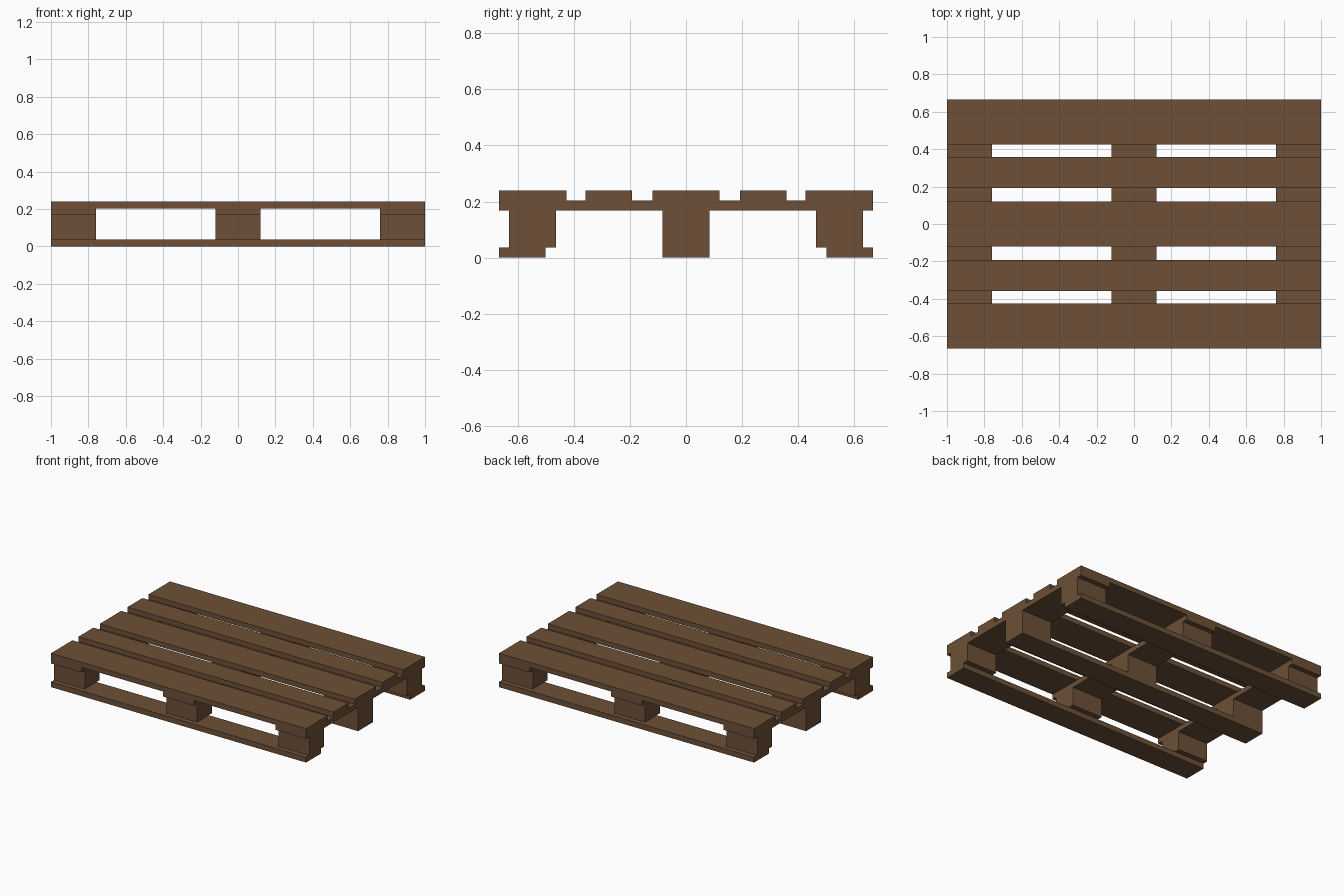
import bpy
import bmesh
from mathutils import Matrix, Vector

cube = bpy.data.objects.get("Cube")
if cube:
    bpy.data.objects.remove(cube, do_unlink=True)

# Single wood colour
COLOUR = (0.155, 0.081, 0.038, 1.0)
wood = bpy.data.materials.new("brown wood")
wood.use_nodes = True
wood.diffuse_color = COLOUR
bsdf = wood.node_tree.nodes["Principled BSDF"]
bsdf.inputs["Base Color"].default_value = COLOUR
bsdf.inputs["Roughness"].default_value = 0.8


def box(name, x, y, z):
    """Add a box spanning the (low, high) range on each axis."""
    ranges = (x, y, z)
    size = Vector([high - low for low, high in ranges])
    centre = Vector([(high + low) / 2 for low, high in ranges])
    bm = bmesh.new()
    bmesh.ops.create_cube(bm, size=1, matrix=Matrix.Diagonal(size).to_4x4())
    mesh = bpy.data.meshes.new(name)
    bm.to_mesh(mesh)
    bm.free()
    mesh.materials.append(wood)
    obj = bpy.data.objects.new(name, mesh)
    obj.location = centre
    bpy.context.collection.objects.link(obj)


def span(centre, width):
    return (centre - width / 2, centre + width / 2)


# Layer heights
BOTTOM, BLOCK, CROSS, TOP = (0, 0.037), (0.037, 0.168), (0.168, 0.204), (0.204, 0.24)
LENGTH, DEPTH = (-1, 1), (-0.666, 0.666)
WIDE, NARROW = 0.24, 0.166
columns = {"right": -0.88, "middle": 0, "left": 0.88}

# Deck boards: wide at the edges and centre, narrow between
box("centre_deck_board", LENGTH, span(0, WIDE), TOP)
for side, s in (("front", -1), ("back", 1)):
    box(side + "_edge_deck_board", LENGTH, span(s * 0.546, WIDE), TOP)
    box(side + "_inner_deck_board", LENGTH, span(s * 0.275, NARROW), TOP)

# Cross boards under the deck
for column, x in columns.items():
    box(column + "_cross_board", span(x, WIDE), DEPTH, CROSS)

# Bottom boards, each with a row of three blocks
for row, board_y, block_y in (("front", -0.583, -0.547), ("centre", 0, 0), ("back", 0.583, 0.547)):
    box(row + "_bottom_board", LENGTH, span(board_y, NARROW), BOTTOM)
    for column, x in columns.items():
        box(f"{row}_{column}_block", span(x, WIDE), span(block_y, NARROW), BLOCK)
